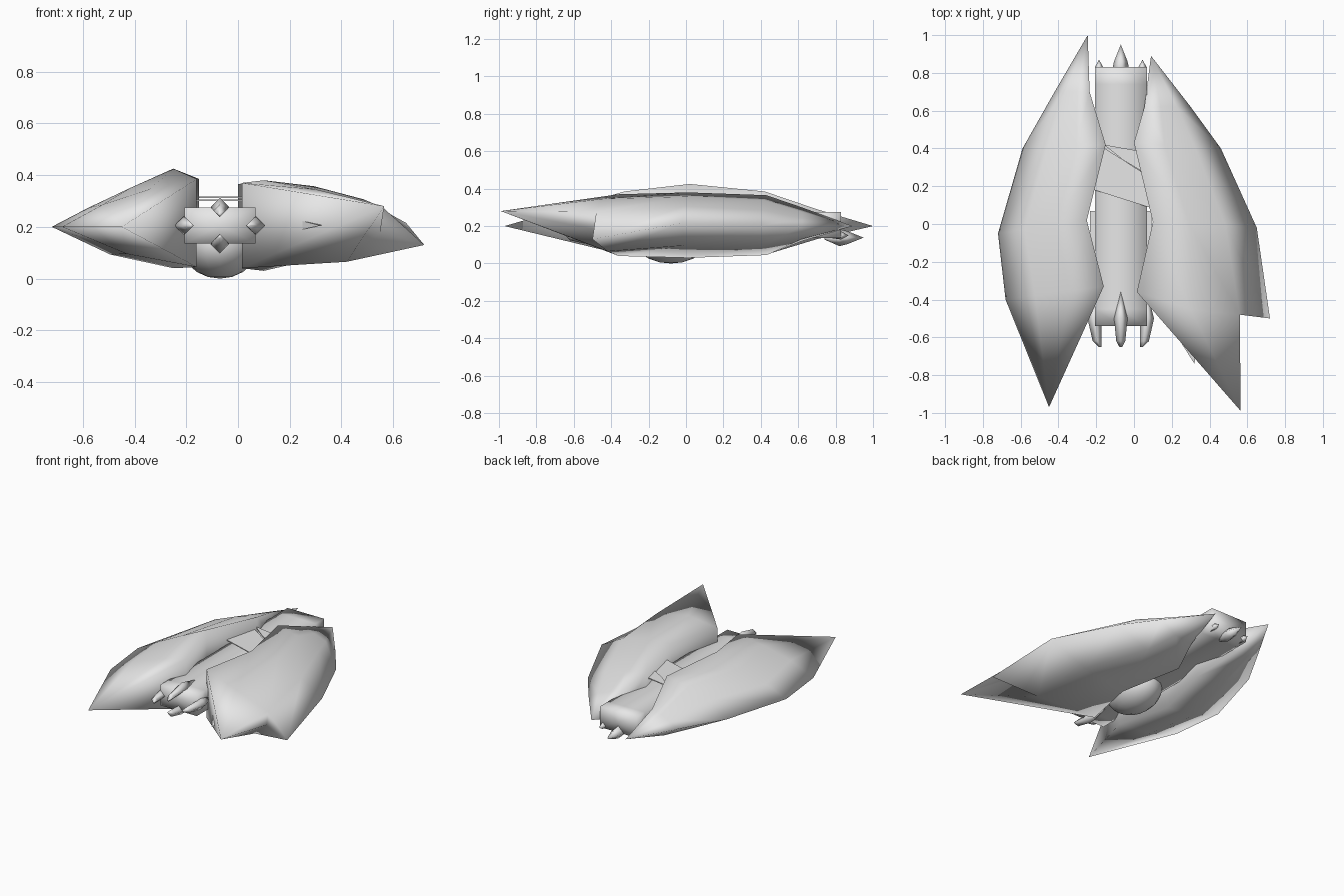
import bpy, bmesh, math
from mathutils import Vector

if "Cube" in bpy.data.objects:
    bpy.data.objects.remove(bpy.data.objects["Cube"])

grey = bpy.data.materials.new("hull_grey")
grey.diffuse_color = (0.8, 0.8, 0.8, 1)
grey.use_nodes = True
grey.node_tree.nodes["Principled BSDF"].inputs["Base Color"].default_value = grey.diffuse_color


def finish(name, bm, angle=180):
    bmesh.ops.recalc_face_normals(bm, faces=bm.faces)
    me = bpy.data.meshes.new(name)
    bm.to_mesh(me)
    bm.free()
    me.materials.append(grey)
    ob = bpy.data.objects.new(name, me)
    bpy.context.collection.objects.link(ob)
    bpy.ops.object.select_all(action='DESELECT')
    ob.select_set(True)
    bpy.context.view_layer.objects.active = ob
    if angle >= 180:
        bpy.ops.object.shade_smooth()
    else:
        bpy.ops.object.shade_smooth_by_angle(angle=math.radians(angle))
    return ob


def section(inner, outer, zo, zt, zb, bulge):
    """Closed ring: inner top, two upper points, rim, lower point, inner bottom."""
    it, o, ib = Vector((*inner, zt)), Vector((*outer, zo)), Vector((*inner, zb))
    up = Vector((0, 0, bulge))
    return [it, it.lerp(o, .35) + up, it.lerp(o, .7) + up * 1.2, o,
            ib.lerp(o, .52) - Vector((0, 0, .03)), ib]


def loft(bm, rings):
    rows = [[bm.verts.new(p) for p in r] for r in rings]
    for a, b in zip(rows, rows[1:]):
        for i in range(len(a)):
            j = (i + 1) % len(a)
            bm.faces.new((a[i], a[j], b[j], b[i]))
    return rows


def fan(bm, row, tip):
    t = bm.verts.new(tip)
    for i in range(len(row)):
        bm.faces.new((row[i], row[(i + 1) % len(row)], t))


# Left hull: pointed at both ends
bm = bmesh.new()
rows = loft(bm, [
    section((-.235, .70), (-.42, .70), .2, .29, .13, .01),
    section((-.15, .42), (-.59, .40), .2, .385, .045, .03),
    section((-.25, .02), (-.72, -.05), .2, .425, .04, .005),
    section((-.16, -.33), (-.68, -.40), .2, .385, .045, .025)])
fan(bm, rows[0], (-.245, 1.0, .2))
fan(bm, rows[-1], (-.45, -.97, .2))
finish("left_hull", bm)

# Right hull: solid front beak with a side fin behind a notch
bm = bmesh.new()
front = [Vector(p) for p in ((.015, -.36, .37), (.3, -.45, .345), (.56, -.48, .275),
                             (.72, -.5, .13), (.42, -.42, .065), (.015, -.36, .04))]
rows = loft(bm, [
    section((.055, .62), (.30, .62), .2, .30, .12, .01),
    section((0, .43), (.46, .40), .2, .365, .045, .03),
    section((.10, .01), (.65, -.02), .215, .38, .03, .035),
    front])
fan(bm, rows[0], (.09, .89, .2))
r = rows[-1]
notch = bm.verts.new((.55, -.475, .18))
bm.faces.new((r[2], r[3], notch))
bm.faces.new((r[3], r[4], notch))
fan(bm, [r[0], r[1], r[2], notch, r[4], r[5]], (.565, -.99, .28))
finish("right_hull", bm)

# Small barb beside the beak
bm = bmesh.new()
base = [bm.verts.new(p) for p in ((.2, -.55, .235), (.34, -.6, .215), (.2, -.55, .18))]
bm.faces.new(base)
fan(bm, base, (.32, -.74, .205))
finish("beak_barb", bm, 40)

# Spine between the hulls, a long box with a centre line for soft shading
CX, CZ = -.07, .205
bm = bmesh.new()
outline = [(-1, -1), (0, -1), (1, -1), (1, 0), (1, 1), (0, 1), (-1, 1), (-1, 0)]
rows = loft(bm, [[Vector((CX + u * .1375, y, CZ + w * .07)) for u, w in outline]
                 for y in (-.54, -.45, -.1, .3, .74, .83)])
fan(bm, rows[0], (CX, -.54, CZ))
fan(bm, rows[-1], (CX, .83, CZ))
finish("spine", bm)

# Rounded belly pod
bm = bmesh.new()
bmesh.ops.create_uvsphere(bm, u_segments=16, v_segments=10, radius=1)
for v in bm.verts:
    v.co = (CX + v.co.x * .15, -.08 + v.co.y * .2, .13 + v.co.z * .13)
finish("belly_pod", bm)


def spike(name, x, z, profile, bend=(0, 0), sides=4):
    """Lathed spike along y; profile holds (y, radius, bend amount), point first."""
    bm = bmesh.new()
    rings = [[Vector((x + bend[0] * b + r * math.cos(k * math.tau / sides), y,
                      z + bend[1] * b + r * math.sin(k * math.tau / sides)))
              for k in range(sides)] for y, r, b in profile[1:]]
    rows = loft(bm, rings)
    fan(bm, rows[0], (x, profile[0][0], z))
    bm.faces.new(rows[-1])
    finish(name, bm)


# Four prongs around the front of the spine, tips curving inwards
for name, dx, dz in (("top", 0, 1), ("bottom", 0, -1), ("left", -1, 0), ("right", 1, 0)):
    spike(f"front_prong_{name}", CX + dx * .14, CZ + dz * .072,
          [(-.36, 0, 0), (-.5, .036, 0), (-.62, .024, .5), (-.65, .008, 1)],
          (-dx * .03, -dz * .03))

# Rear stingers
spike("rear_stinger", CX, .138, [(.95, 0, 0), (.86, .036, 0), (.82, .045, 0), (.74, .01, 0)])
for name, dx in (("left", -.115), ("right", .115)):
    spike(f"rear_stinger_{name}", CX + dx, .15, [(.87, 0, 0), (.83, .022, 0), (.76, .012, 0)])

# Side rails along the spine
for name, s in (("left", -1), ("right", 1)):
    bm = bmesh.new()
    bmesh.ops.create_cube(bm, size=1)
    for v in bm.verts:
        v.co = (CX + s * .15 + v.co.x * .025, -.1 + v.co.y * .34, CZ + v.co.z * .06)
    finish(f"side_rail_{name}", bm, 40)

# Crossed bridge plates over the spine
plates = {
    "bridge_plate_front": (.300, [(-.21, .18), (.09, .085), (.05, .27), (-.06, .34), (-.17, .41)]),
    "bridge_plate_rear": (.312, [(-.16, .42), (-.06, .34), (.04, .28), (.01, .39)])}
for name, (z, pts) in plates.items():
    bm = bmesh.new()
    f = bm.faces.new([bm.verts.new((x, y, z)) for x, y in pts])
    ext = bmesh.ops.extrude_face_region(bm, geom=[f])
    for v in ext["geom"]:
        if isinstance(v, bmesh.types.BMVert):
            v.co.z += .006
    finish(name, bm, 40)
